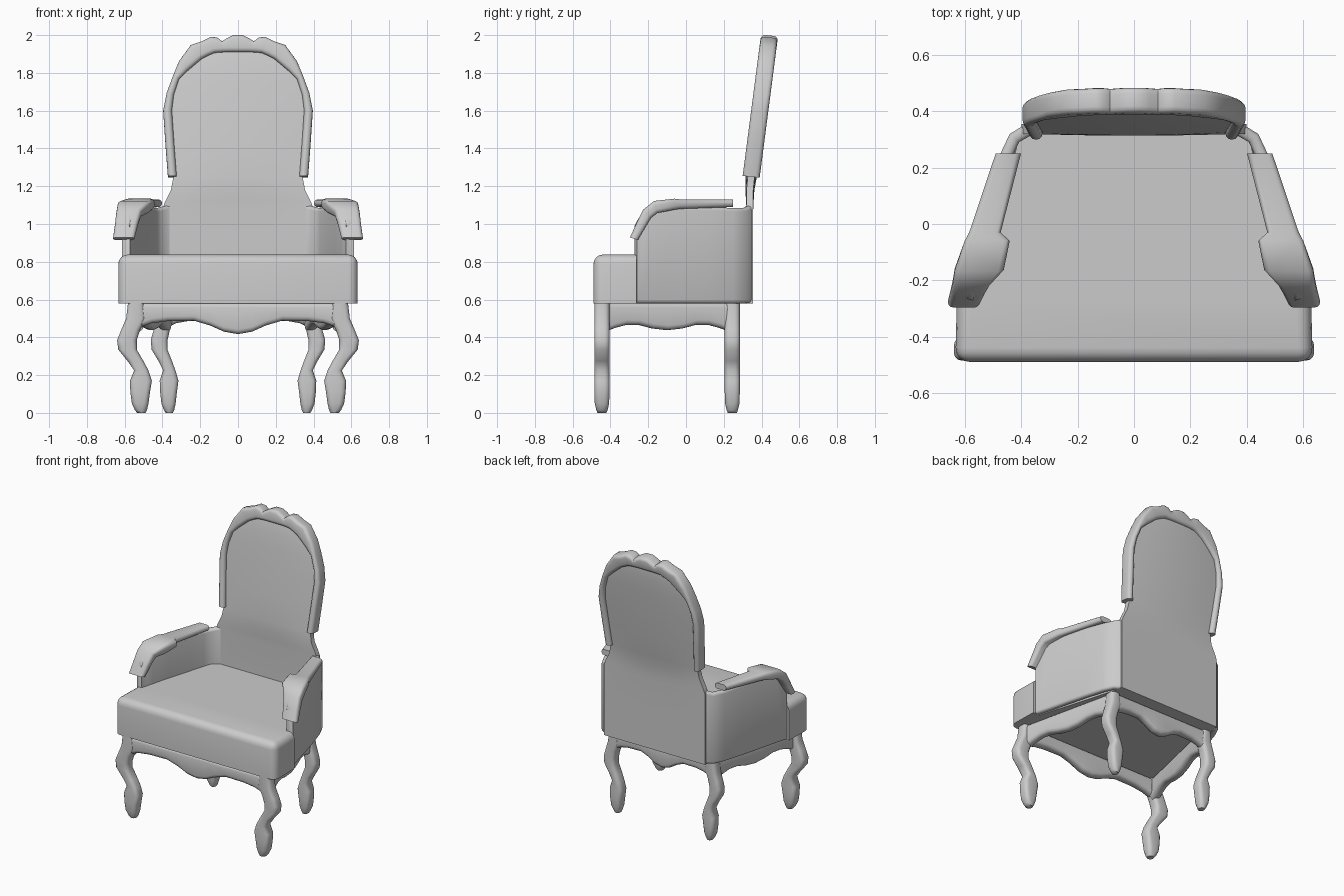
import bpy, bmesh, math
from mathutils import Vector as V

if "Cube" in bpy.data.objects:
    bpy.data.objects.remove(bpy.data.objects["Cube"])


def finish(name, bm, mirror=False, angle=40):
    bmesh.ops.recalc_face_normals(bm, faces=bm.faces)
    me = bpy.data.meshes.new(name)
    bm.to_mesh(me)
    bm.free()
    ob = bpy.data.objects.new(name, me)
    bpy.context.collection.objects.link(ob)
    bpy.ops.object.select_all(action='DESELECT')
    ob.select_set(True)
    bpy.context.view_layer.objects.active = ob
    bpy.ops.object.shade_smooth_by_angle(angle=math.radians(angle))
    if mirror:
        m = ob.modifiers.new("Mirror", 'MIRROR')
        m.use_mirror_merge = False
    return ob


def rrect(c, u, v, r):
    """Rounded rectangle ring: centre, half-axis vectors, corner radius."""
    c, u, v = V(c), V(u), V(v)
    a, b = u.length, v.length
    r = min(r, a * 0.98, b * 0.98)
    un, vn = u.normalized(), v.normalized()
    pts = []
    for k, (sx, sy) in enumerate([(1, 1), (-1, 1), (-1, -1), (1, -1)]):
        for i in range(4):
            t = math.radians(90 * k + 30 * i)
            pts.append(c + un * (sx * (a - r) + r * math.cos(t))
                       + vn * (sy * (b - r) + r * math.sin(t)))
    return pts


def loft(name, rings, mirror=False, angle=40):
    bm = bmesh.new()
    loops = [[bm.verts.new(p) for p in ring] for ring in rings]
    n = len(loops[0])
    for A, B in zip(loops, loops[1:]):
        for i in range(n):
            j = (i + 1) % n
            bm.faces.new((A[i], A[j], B[j], B[i]))
    bm.faces.new(loops[0])
    bm.faces.new(loops[-1])
    return finish(name, bm, mirror, angle)


# Seat cushion: T-shaped outline, rounded at the front
half = [(0.40, 0.33), (0.575, -0.262), (0.63, -0.262), (0.635, -0.49)]
outline = half + [(-x, y) for x, y in reversed(half)]
bm = bmesh.new()
base = bm.faces.new([bm.verts.new((x, y, 0.58)) for x, y in outline])
top = bmesh.ops.extrude_face_region(bm, geom=[base], use_keep_orig=True)
bmesh.ops.translate(bm, vec=(0, 0, 0.258),
                    verts=[g for g in top["geom"] if isinstance(g, bmesh.types.BMVert)])
bmesh.ops.recalc_face_normals(bm, faces=bm.faces)
soft = [e for e in bm.edges
        if all(abs(v.co.x) > 0.6 for v in e.verts)
        and (all(v.co.z > 0.7 for v in e.verts)
             or (all(v.co.y < -0.4 for v in e.verts)
                 and abs(e.verts[0].co.z - e.verts[1].co.z) > 0.1))]
bmesh.ops.bevel(bm, geom=soft, offset=0.05, segments=4, profile=0.5, affect='EDGES')
finish("seat_cushion", bm)

# Arm side panels: plan path of the outer face with the top height
path = [(0.615, -0.26, 1.00), (0.605, -0.225, 1.06), (0.59, -0.17, 1.085),
        (0.555, -0.03, 1.09), (0.515, 0.12, 1.09), (0.475, 0.25, 1.085),
        (0.442, 0.32, 1.085), (0.385, 0.355, 1.10)]
rings = []
for i, (x, y, z) in enumerate(path):
    p, q = path[max(i - 1, 0)], path[min(i + 1, len(path) - 1)]
    n = V((-(q[1] - p[1]), q[0] - p[0], 0)).normalized()
    if n.x < 0:
        n = -n
    h = (z - 0.58) / 2
    rings.append(rrect(V((x, y, 0.58 + h)) - n * 0.022, n * 0.022, (0, 0, h), 0.018))
loft("arm_side_panel", rings, mirror=True)


# Upholstered back: flat below, gently padded inside the frame
def lean(z):
    return 0.345 + 0.13 * (z - 1.25)


rows = [(0.58, .40, 0), (0.84, .40, 0), (1.08, .40, 0), (1.12, .385, .002), (1.18, .355, .006),
        (1.25, .342, .012), (1.42, .36, .018), (1.60, .37, .018), (1.75, .345, .018),
        (1.84, .29, .015), (1.90, .21, .01), (1.93, .15, .005)]
rings = []
for z, w, bulge in rows:
    y = lean(z) if z > 1.2 else 0.338
    front = [(s / 5, -0.018 - bulge * (1 - (s / 5) ** 2)) for s in range(-5, 6)]
    ring = front + [(s, -d) for s, d in reversed(front)]
    rings.append([(s * w, y + d, z) for s, d in ring])
loft("upholstered_back", rings)

# Carved back frame: outer and inner outline pairs (x, z), mirrored
right = [(.371, 1.25, .325, 1.25), (.384, 1.42, .338, 1.42), (.396, 1.60, .350, 1.60),
         (.378, 1.69, .340, 1.68), (.345, 1.78, .312, 1.765), (.312, 1.86, .265, 1.81),
         (.25, 1.945, .19, 1.873), (.19, 1.965, .155, 1.89), (.145, 1.988, .125, 1.903),
         (.11, 1.985, .10, 1.905), (.085, 1.965, .082, 1.906), (.055, 1.983, .054, 1.907),
         (.025, 1.998, .025, 1.907)]
pairs = right + [(-a, b, -c, d) for a, b, c, d in reversed(right)]
rings = []
for ox, oz, ix, iz in pairs:
    o, i = V((ox, lean(oz), oz)), V((ix, lean(iz), iz))
    rings.append(rrect((o + i) / 2, (o - i) / 2, (0, 0.045, -0.005), 0.022))
loft("back_frame", rings, angle=50)

# Armrests: x, y, z, half width, half thickness, forward tilt
arm = [(.447, .25, 1.11, .045, .020, 0), (.53, -.03, 1.105, .056, .025, 0),
       (.522, -.06, 1.105, .08, .029, 0), (.55, -.16, 1.09, .087, .033, 15),
       (.578, -.205, 1.055, .066, .030, 45), (.592, -.24, .99, .060, .026, 65),
       (.605, -.276, .922, .057, .022, 72)]
rings = []
for x, y, z, w, t, a in arm:
    a = math.radians(a)
    rings.append(rrect((x, y, z), (w, 0, 0), (0, -t * math.sin(a), t * math.cos(a)), 0.02))
loft("armrest", rings, mirror=True, angle=50)

# Curved legs: height, x centre, half width, half depth
leg = [(.585, .54, .042, .04), (.50, .54, .052, .04), (.44, .568, .05, .04),
       (.385, .588, .052, .04), (.335, .585, .049, .04), (.275, .543, .042, .04),
       (.225, .512, .038, .04), (.17, .514, .058, .04), (.11, .518, .052, .04),
       (.05, .518, .044, .038), (.015, .514, .032, .03), (0, .512, .022, .024)]
for name, y, k in (("front_leg", -0.445, 1.0), ("rear_leg", 0.245, 0.71)):
    loft(name, [rrect((x * k, y, z), (w * (k + 1) / 2 if k < 1 else w, 0, 0), (0, d, 0), 0.025)
                for z, x, w, d in leg], mirror=True, angle=60)


# Scalloped aprons between the legs
def apron(name, a, b, drops, mirror=False):
    a, b = V(a), V(b)
    n = V((a.y - b.y, b.x - a.x, 0)).normalized()
    rings = []
    for t, low in drops:
        h = (0.583 - low) / 2
        c = a.lerp(b, t)
        rings.append(rrect((c.x, c.y, low + h), n * 0.032, (0, 0, h), 0.025))
    loft(name, rings, mirror, 50)


wave = [(0, .45), (.07, .475), (.15, .486), (.28, .488), (.36, .463), (.43, .43), (.5, .417)]
wave += [(1 - t, z) for t, z in reversed(wave[:-1])]
side = [(0, .43), (.08, .45), (.17, .466), (.27, .466), (.38, .447), (.5, .438)]
side += [(1 - t, z) for t, z in reversed(side[:-1])]
apron("front_apron", (-.53, -.447, 0), (.53, -.447, 0), wave)
apron("rear_apron", (-.38, .247, 0), (.38, .247, 0), wave)
apron("side_apron", (.535, -.43, 0), (.385, .23, 0), side, mirror=True)
